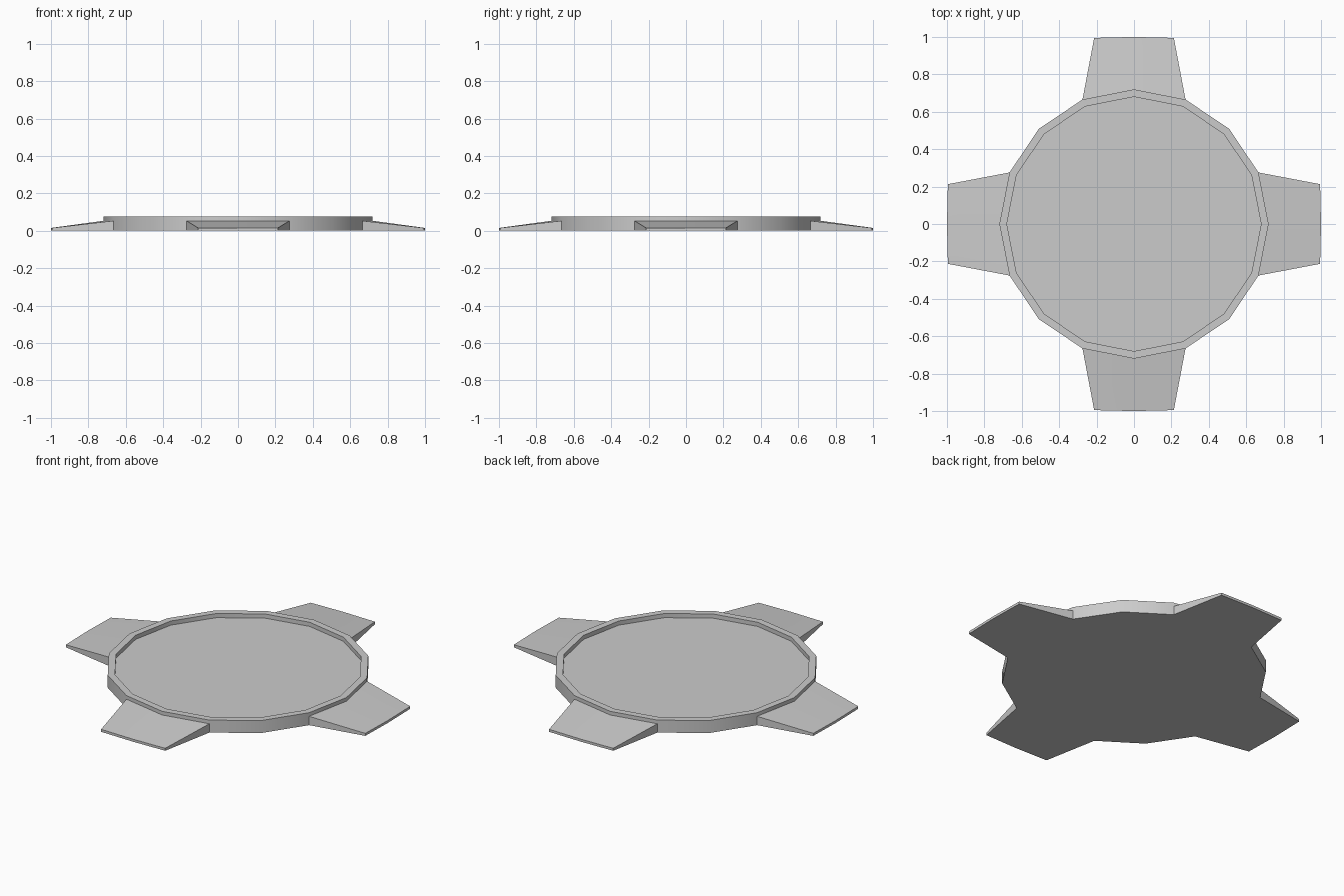
import bpy, bmesh
from math import cos, sin, pi, radians

if "Cube" in bpy.data.objects:
    bpy.data.objects.remove(bpy.data.objects["Cube"])

SIDES = 16
R_OUT, R_IN = 0.72, 0.68
H_RIM, H_FLOOR = 0.075, 0.05


def finish(name, bm):
    bmesh.ops.recalc_face_normals(bm, faces=bm.faces)
    mesh = bpy.data.meshes.new(name)
    bm.to_mesh(mesh)
    bm.free()
    obj = bpy.data.objects.new(name, mesh)
    bpy.context.collection.objects.link(obj)
    bpy.ops.object.select_all(action='DESELECT')
    obj.select_set(True)
    bpy.context.view_layer.objects.active = obj
    bpy.ops.object.shade_smooth_by_angle(angle=radians(30))
    return obj


# Round platform with a raised rim, built as stacked rings
bm = bmesh.new()
profile = [(R_OUT, 0), (R_OUT, H_RIM), (R_IN, H_RIM), (R_IN, H_FLOOR)]
rings = [[bm.verts.new((r * cos(2 * pi * i / SIDES), r * sin(2 * pi * i / SIDES), z))
          for i in range(SIDES)] for r, z in profile]
for a, b in zip(rings, rings[1:]):
    for i in range(SIDES):
        j = (i + 1) % SIDES
        bm.faces.new((a[i], a[j], b[j], b[i]))
bm.faces.new(rings[0])
bm.faces.new(rings[-1])
finish("platform", bm)

# Four tapered ramps; the inner edge follows the platform's sides
step = 2 * pi / SIDES
inner = [(R_OUT * cos(k * step), R_OUT * sin(k * step)) for k in (-1, 0, 1)]
outer = [(0.995, -0.213), (1.0, 0.0), (0.995, 0.213)]


def ramp(name, turn):
    bm = bmesh.new()
    c, s = round(cos(turn)), round(sin(turn))

    def row(points, z):
        return [bm.verts.new((x * c - y * s, x * s + y * c, z)) for x, y in points]

    in_low, in_top = row(inner, 0), row(inner, 0.053)
    out_low, out_top = row(outer, 0), row(outer, 0.015)
    for k in (0, 1):
        bm.faces.new((in_top[k], out_top[k], out_top[k + 1], in_top[k + 1]))
        bm.faces.new((in_low[k], out_low[k], out_low[k + 1], in_low[k + 1]))
        bm.faces.new((out_low[k], out_low[k + 1], out_top[k + 1], out_top[k]))
    for k in (0, 2):
        bm.faces.new((in_low[k], out_low[k], out_top[k], in_top[k]))
    finish(name, bm)


for n, side in enumerate(("right", "back", "left", "front")):
    ramp(side + "_ramp", n * pi / 2)
